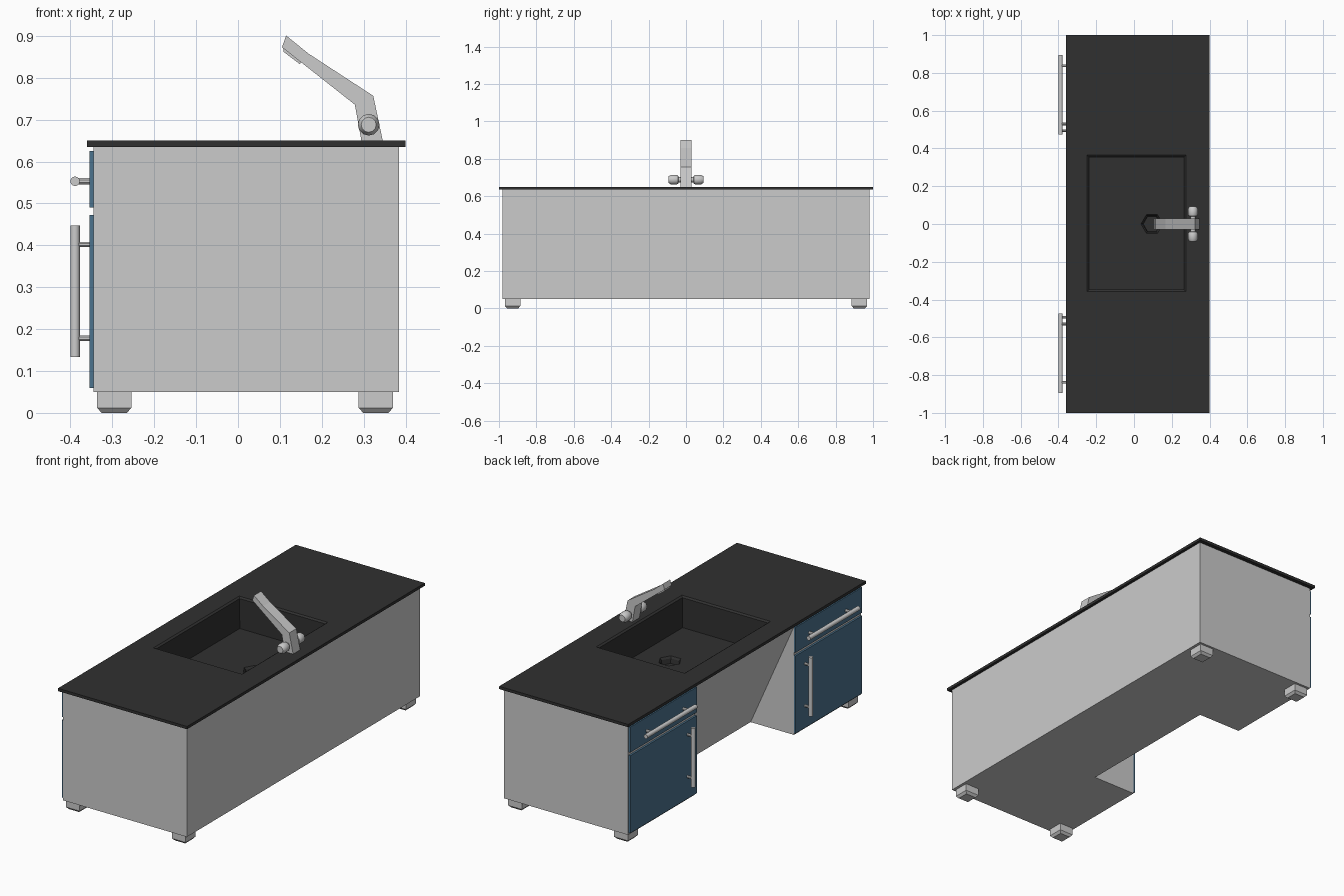
import bpy, bmesh, math
from mathutils import Vector

if "Cube" in bpy.data.objects:
    bpy.data.objects.remove(bpy.data.objects["Cube"])


def material(name, rgb):
    m = bpy.data.materials.new(name)
    m.diffuse_color = (*rgb, 1)
    m.use_nodes = True
    m.node_tree.nodes["Principled BSDF"].inputs["Base Color"].default_value = m.diffuse_color
    return m


BLACK = material("black_stone", (0.03, 0.03, 0.03))
BLUE = material("blue_paint", (0.07, 0.17, 0.27))


def finish(name, bm, mat=None):
    bmesh.ops.recalc_face_normals(bm, faces=bm.faces)
    me = bpy.data.meshes.new(name)
    bm.to_mesh(me)
    bm.free()
    ob = bpy.data.objects.new(name, me)
    bpy.context.collection.objects.link(ob)
    if mat:
        me.materials.append(mat)
    return ob


def loft(name, loops, mat=None):
    """Skin a closed solid through loops of equal point count."""
    bm = bmesh.new()
    rings = [[bm.verts.new(p) for p in loop] for loop in loops]
    n = len(rings[0])
    for a, b in zip(rings, rings[1:]):
        for i in range(n):
            j = (i + 1) % n
            bm.faces.new((a[i], a[j], b[j], b[i]))
    bm.faces.new(rings[0][::-1])
    bm.faces.new(rings[-1])
    return finish(name, bm, mat)


def rect(x0, x1, y0, y1, z):
    return [(x0, y0, z), (x1, y0, z), (x1, y1, z), (x0, y1, z)]


def box(name, x0, x1, y0, y1, z0, z1, mat=None):
    return loft(name, [rect(x0, x1, y0, y1, z0), rect(x0, x1, y0, y1, z1)], mat)


def prism(name, profile, y0, y1):
    return loft(name, [[(x, y, z) for x, z in profile] for y in (y0, y1)])


def turned(name, start, axis, profile, sides=12):
    """Round part: profile of (distance along axis, radius)."""
    axis = Vector(axis)
    u = axis.orthogonal().normalized()
    v = axis.cross(u)
    loops = []
    for d, r in profile:
        c = Vector(start) + axis * d
        loops.append([c + r * (math.cos(t) * u + math.sin(t) * v)
                      for t in (2 * math.pi * (i + 0.5) / sides for i in range(sides))])
    ob = loft(name, loops)
    bpy.context.view_layer.objects.active = ob
    ob.select_set(True)
    bpy.ops.object.shade_smooth_by_angle(angle=math.radians(35))
    ob.select_set(False)
    return ob


def cut(ob, cutter):
    mod = ob.modifiers.new("cut", 'BOOLEAN')
    mod.operation = 'DIFFERENCE'
    mod.solver = 'EXACT'
    mod.object = cutter
    bpy.context.view_layer.objects.active = ob
    bpy.ops.object.modifier_apply(modifier=mod.name)
    bpy.data.objects.remove(cutter, do_unlink=True)


# Cabinet body with sloped knee space on the -x side
body = box("cabinet_body", -0.345, 0.385, -0.98, 0.98, 0.05, 0.636)
cut(body, prism("knee_cutter", [(-0.36, 0.0), (-0.068, 0.0), (-0.345, 0.625), (-0.36, 0.625)],
                -0.415, 0.415))
# Open the top so that the basin hangs inside
bm = bmesh.new()
bm.from_mesh(body.data)
top = [f for f in bm.faces if f.normal.z > 0.9 and f.calc_center_median().z > 0.63]
bmesh.ops.delete(bm, geom=top, context='FACES_ONLY')
bm.to_mesh(body.data)
bm.free()

# Worktop with built-in basin
worktop = loft("worktop_with_basin", [
    rect(-0.236, 0.262, -0.346, 0.352, 0.485),
    rect(-0.238, 0.265, -0.348, 0.354, 0.643),
    rect(-0.248, 0.275, -0.358, 0.364, 0.65),
    rect(-0.36, 0.40, -1, 1, 0.65),
    rect(-0.36, 0.40, -1, 1, 0.635),
    rect(-0.252, 0.28, -0.365, 0.37, 0.635),
    rect(-0.252, 0.28, -0.365, 0.37, 0.44)], BLACK)
hexagon = [(math.cos(i * math.pi / 3), math.sin(i * math.pi / 3)) for i in range(6)]
cut(worktop, loft("drain_cutter", [[(0.095 + r * a, r * b, z) for a, b in hexagon]
                                   for r, z in ((0.046, 0.45), (0.05, 0.475), (0.062, 0.49))]))

# Feet
for x in (-0.2955, 0.329):
    for y in (-0.927, 0.927):
        def foot_loop(h, z):
            return rect(x - h, x + h, y - h, y + h, z)
        loft("foot", [foot_loop(0.03, 0), foot_loop(0.041, 0.012), foot_loop(0.041, 0.05)])

# Drawer fronts, doors and bar handles on both sides
for s in (-1, 1):
    y0, y1 = sorted((0.415 * s, 0.975 * s))
    box("drawer_front", -0.355, -0.345, y0, y1, 0.49, 0.625, BLUE)
    box("door", -0.355, -0.345, y0, y1, 0.06, 0.473, BLUE)
    turned("drawer_handle", (-0.389, 0.475 * s, 0.553), (0, s, 0), [(0, 0.0115), (0.42, 0.0115)])
    for y in (0.53, 0.838):
        turned("drawer_handle_post", (-0.354, y * s, 0.553), (-1, 0, 0),
               [(0, 0.008), (0.035, 0.008)], 8)
    turned("door_handle", (-0.389, 0.494 * s, 0.134), (0, 0, 1), [(0, 0.0115), (0.313, 0.0115)])
    for z in (0.178, 0.402):
        turned("door_handle_post", (-0.354, 0.494 * s, z), (-1, 0, 0),
               [(0, 0.007), (0.035, 0.007)], 8)

# Tap: angled spout, outlet and two knobs
prism("tap_spout", [(0.295, 0.648), (0.346, 0.648), (0.323, 0.757), (0.168, 0.858),
                    (0.115, 0.901), (0.105, 0.873), (0.279, 0.736)], -0.03, 0.03)
prism("tap_outlet", [(0.109, 0.873), (0.109, 0.862), (0.147, 0.833), (0.154, 0.84)], -0.022, 0.022)
for s in (-1, 1):
    turned("tap_knob", (0.312, 0.028 * s, 0.688), (0, s, 0),
           [(0, 0.014), (0.012, 0.014), (0.014, 0.022), (0.022, 0.026),
            (0.052, 0.026), (0.065, 0.018)])
